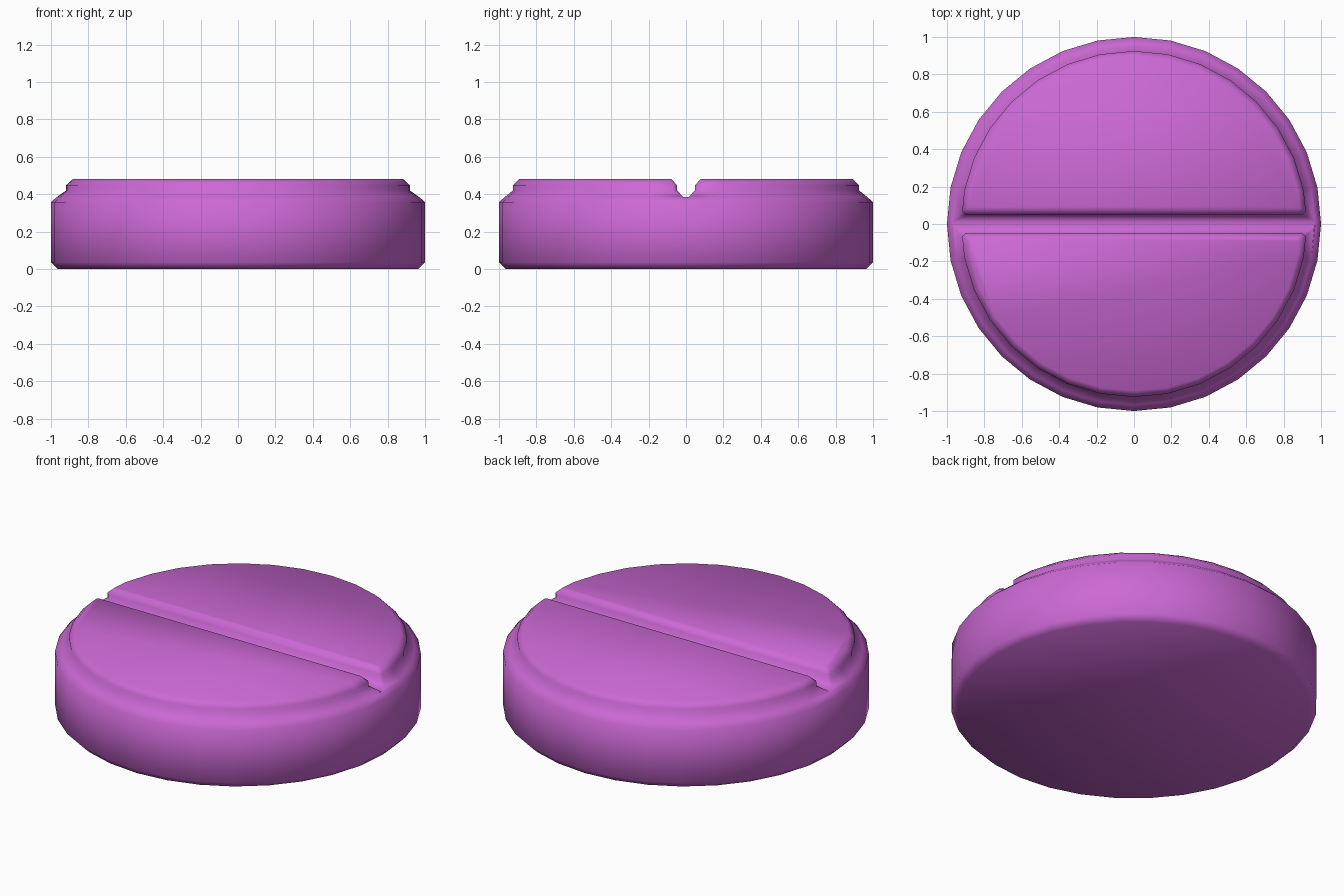
import bpy, bmesh, math

if "Cube" in bpy.data.objects:
    bpy.data.objects.remove(bpy.data.objects["Cube"])

SIDES = 32
STEP = 2 * math.pi / SIDES

purple = bpy.data.materials.new("orchid purple")
purple.diffuse_color = (0.60, 0.14, 0.66, 1)
purple.use_nodes = True
purple.node_tree.nodes["Principled BSDF"].inputs["Base Color"].default_value = purple.diffuse_color

bm = bmesh.new()


def circle_ring(r, z):
    return [bm.verts.new((r * math.cos(i * STEP), r * math.sin(i * STEP), z))
            for i in range(SIDES)]


def half_ring(r, y0, chamfer, z, side):
    """Half disc outline with chamfered corners; side is +1 or -1 in y."""
    edge_x = lambda y: r - y * math.tan(STEP / 2)
    a = (edge_x(y0) - chamfer, y0)
    b = (edge_x(y0 + chamfer), y0 + chamfer)
    arc = [(r * math.cos(i * STEP), r * math.sin(i * STEP))
           for i in range(1, SIDES // 2)]
    pts = [a, b] + arc + [(-b[0], b[1]), (-a[0], a[1])]
    return [bm.verts.new((x, y * side, z)) for x, y in pts]


def loft(rings):
    for low, high in zip(rings, rings[1:]):
        n = len(low)
        for i in range(n):
            j = (i + 1) % n
            bm.faces.new((low[i], low[j], high[j], high[i]))


# Lower disc, chamfered at the bottom and sloping in at the top
RIM, FLOOR = 0.968, 0.386
base = [circle_ring(r, z) for r, z in
        ((0.965, 0), (1, 0.035), (1, 0.357), (RIM, FLOOR))]
loft(base)
bm.faces.new(base[0])

# Two raised half discs beside the groove
for side in (1, -1):
    rings = [half_ring(r, y, c, z, side) for r, y, c, z in (
        (RIM, 0.015, 0.002, FLOOR), (0.925, 0.048, 0.02, 0.42),
        (0.925, 0.048, 0.02, 0.448), (0.892, 0.078, 0.012, 0.48))]
    loft(rings)
    bm.faces.new(rings[-1])

# Groove floor
gx = RIM - 0.015 * math.tan(STEP / 2)
bm.faces.new([bm.verts.new((x, y, FLOOR)) for x, y in (
    (RIM, 0), (gx, 0.015), (-gx, 0.015), (-RIM, 0), (-gx, -0.015), (gx, -0.015))])

bmesh.ops.remove_doubles(bm, verts=bm.verts, dist=0.003)
bmesh.ops.recalc_face_normals(bm, faces=bm.faces)
for f in bm.faces:
    f.smooth = True

mesh = bpy.data.meshes.new("scored_tablet")
bm.to_mesh(mesh)
bm.free()
mesh.materials.append(purple)
tablet = bpy.data.objects.new("scored_tablet", mesh)
bpy.context.collection.objects.link(tablet)
